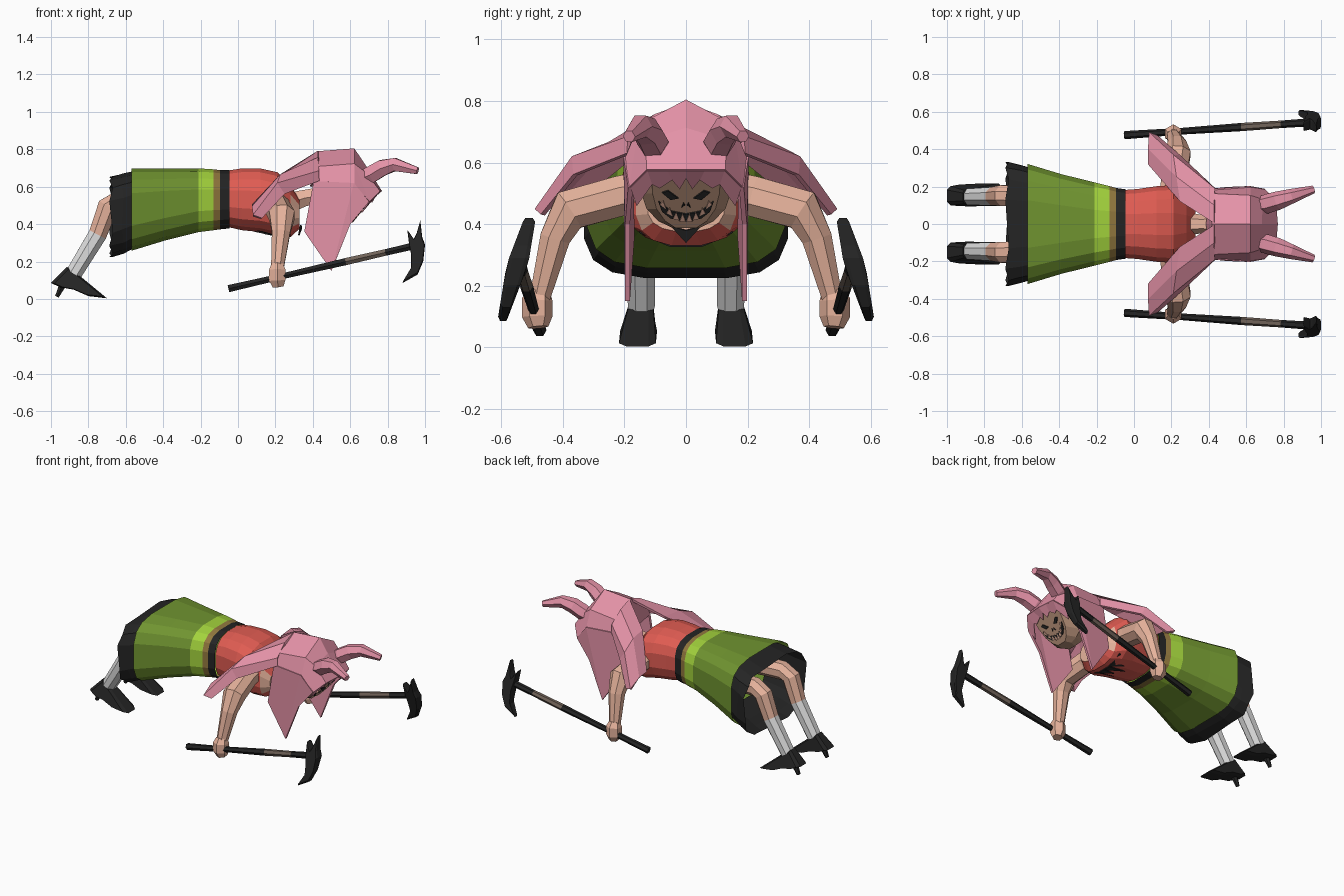
import bpy, bmesh, math
from mathutils import Vector


def material(name, r, g, b):
    m = bpy.data.materials.new(name)
    m.diffuse_color = [((c / 255 + 0.055) / 1.055) ** 2.4 for c in (r, g, b)] + [1]
    return m


GREEN = material("skirt_green", 112, 148, 48)
LIME = material("band_lime", 162, 210, 60)
OCHRE = material("band_ochre", 146, 120, 62)
BLACK = material("black", 36, 36, 36)
RED = material("top_red", 224, 92, 82)
SKIN = material("skin", 232, 180, 157)
PINK = material("hair_pink", 228, 146, 167)
WHITE = material("stocking_white", 222, 222, 222)
BROWN = material("handle_brown", 112, 98, 88)
TAN = material("face_tan", 184, 146, 122)


def make(name, verts, faces, mats, idx=None, mirror=False, thick=0):
    """Mesh from points and faces; optionally mirrored across y = 0 and thickened."""
    verts, faces = [tuple(v) for v in verts], [list(f) for f in faces]
    idx = list(idx or [0] * len(faces))
    if mirror:
        n = len(verts)
        verts += [(x, -y, z) for x, y, z in verts]
        faces += [[i + n for i in reversed(f)] for f in faces]
        idx += idx
    me = bpy.data.meshes.new(name)
    me.from_pydata(verts, [], faces)
    for m in mats:
        me.materials.append(m)
    for p, i in zip(me.polygons, idx):
        p.material_index = i
    bm = bmesh.new()
    bm.from_mesh(me)
    bmesh.ops.remove_doubles(bm, verts=bm.verts, dist=0.0005)
    bmesh.ops.recalc_face_normals(bm, faces=bm.faces)
    bm.to_mesh(me)
    bm.free()
    ob = bpy.data.objects.new(name, me)
    bpy.context.collection.objects.link(ob)
    if thick:
        s = ob.modifiers.new("thickness", "SOLIDIFY")
        s.thickness, s.offset = thick, 0
    return ob


def loft(name, rings, mats, segs=None, caps=(True, True), cap_mat=0, mirror=False):
    """Skin equal-sized rings; segs gives the material of each step."""
    n, k = len(rings[0]), len(rings)
    segs = segs or [0] * (k - 1)
    verts = [v for r in rings for v in r]
    faces, idx = [], []
    for s in range(k - 1):
        for i in range(n):
            j = (i + 1) % n
            faces.append([s * n + i, s * n + j, (s + 1) * n + j, (s + 1) * n + i])
            idx.append(segs[s])
    if caps[0]:
        faces.append(range(n))
        idx.append(segs[0])
    if caps[1]:
        faces.append(range((k - 1) * n, k * n))
        idx.append(cap_mat or segs[-1])
    return make(name, verts, faces, mats, idx, mirror)


def tube(name, path, mats, segs=None, sides=6, ref=(0, 1, 0), mirror=True):
    """Limb along a path of (x, y, z, radius)."""
    pts = [Vector(p[:3]) for p in path]
    rings = []
    for i, p in enumerate(pts):
        t = (pts[min(i + 1, len(pts) - 1)] - pts[max(i - 1, 0)]).normalized()
        u = t.cross(Vector(ref)).normalized()
        w = t.cross(u)
        rings.append([p + path[i][3] * (u * math.cos(a) + w * math.sin(a))
                      for a in (2 * math.pi * (j + 0.5) / sides for j in range(sides))])
    return loft(name, rings, mats, segs, mirror=mirror)


def prism(name, pts, y_of, half_of, mat, taper=0.8):
    """Solid from an x-z outline, with softened sides; centre and half width depend on z."""
    cx = sum(p[0] for p in pts) / len(pts)
    cz = sum(p[1] for p in pts) / len(pts)
    rings = [[(cx + (x - cx) * s, y_of(z) + h * half_of(z), cz + (z - cz) * s) for x, z in pts]
             for h, s in ((-1, taper), (-0.6, 1), (0.6, 1), (1, taper))]
    return loft(name, rings, [mat], mirror=True)


def section(x, ry, zb, zt, e=3.0, n=16, jag=0):
    """Rounded-box cross-section at x."""
    ring = []
    for i in range(n):
        a = 2 * math.pi * (i + 0.5) / n
        c, s = math.cos(a), math.sin(a)
        ring.append((x + (jag if i % 2 else 0),
                     ry * math.copysign(abs(c) ** (2 / e), c),
                     (zb + zt) / 2 + (zt - zb) / 2 * math.copysign(abs(s) ** (2 / e), s)))
    return ring


# Skirt with waist bands, open at the hem
loft("skirt", [section(-0.57, 0.325, 0.255, 0.70, 3.5), section(-0.39, 0.27, 0.31, 0.70, 3.3),
               section(-0.21, 0.225, 0.355, 0.70), section(-0.13, 0.205, 0.365, 0.695),
               section(-0.095, 0.195, 0.37, 0.69), section(-0.045, 0.188, 0.375, 0.69)],
     [GREEN, LIME, OCHRE, BLACK], [0, 0, 1, 2, 3], caps=(False, False))
# Ragged black hem with its lining
loft("skirt_hem", [section(-0.42, 0.268, 0.312, 0.69, 3.3), section(-0.56, 0.305, 0.268, 0.685, 3.5),
                   section(-0.62, 0.32, 0.24, 0.672, 3.5, jag=0.01),
                   section(-0.67, 0.335, 0.222, 0.655, 3.5, jag=-0.018)], [BLACK], caps=(False, False))

# Torso with bare upper chest
torso = loft("torso", [section(-0.045, 0.185, 0.38, 0.69, 2.6), section(0.02, 0.19, 0.365, 0.70, 2.6),
                       section(0.12, 0.205, 0.355, 0.70, 2.6), section(0.21, 0.21, 0.335, 0.68, 2.6),
                       section(0.28, 0.165, 0.328, 0.61, 2.6), section(0.33, 0.125, 0.375, 0.53, 2.4)],
             [RED, SKIN], caps=(False, True), cap_mat=1)
for p in torso.data.polygons:
    if p.center.x > 0.28 and 0.40 < p.center.z < 0.52:
        p.material_index = 1
make("collar_bow", [(0.336, -0.05, 0.395), (0.34, 0, 0.38), (0.336, 0.05, 0.395), (0.325, 0, 0.34)],
     [[0, 1, 2, 3]], [BLACK], thick=0.008)


# Torn black trim hugging the underside
def under(x, y):
    return (x, y, 0.328 + max(0, 0.23 - x) * 0.24 + max(0, abs(y) - 0.058) * 0.5)


v, f = [], []
for i in range(6):
    y = -0.125 + i * 0.05
    v += [under(0.245, y - 0.027), under(0.245, y + 0.027), under(0.14 - 0.05 * (i % 2), y)]
    f.append([3 * i, 3 * i + 1, 3 * i + 2])
make("torn_trim", v, f, [BLACK], thick=0.006)
tube("neck", [(0.26, 0, 0.51, 0.065), (0.36, 0, 0.54, 0.05), (0.50, 0, 0.56, 0.055)], [SKIN], mirror=False)

# Arms and hands
tube("arm", [(0.20, 0.13, 0.505, 0.075), (0.21, 0.22, 0.49, 0.071), (0.235, 0.38, 0.445, 0.073),
             (0.23, 0.425, 0.355, 0.053), (0.21, 0.475, 0.16, 0.036)], [SKIN], ref=(1, 0, 0), sides=8)
tube("hand", [(0.21, 0.475, 0.185, 0.035), (0.21, 0.483, 0.155, 0.05),
              (0.21, 0.483, 0.10, 0.05), (0.215, 0.48, 0.065, 0.033)], [SKIN])

# Legs with stockings
tube("leg", [(-0.45, 0.14, 0.52, 0.06), (-0.64, 0.148, 0.525, 0.06), (-0.695, 0.152, 0.495, 0.06),
             (-0.75, 0.148, 0.345, 0.053), (-0.878, 0.145, 0.135, 0.047)],
     [SKIN, WHITE], [0, 0, 0, 1], sides=8)
# Shoes and heels
prism("shoe", [(-1.0, 0.085), (-0.915, 0.172), (-0.836, 0.115), (-0.70, 0.003), (-0.80, 0.015),
               (-0.88, 0.05), (-0.95, 0.062)], lambda z: 0.158 - 0.08 * z,
      lambda z: max(0.036, 0.06 - 0.25 * max(0, z - 0.05)), BLACK, 0.85)
tube("heel", [(-0.935, 0.155, 0.08, 0.022), (-0.968, 0.155, 0.012, 0.012)], [BLACK])

# Pickaxes held in both hands
A, B = Vector((-0.05, 0.475, 0.055)), Vector((0.96, 0.545, 0.288))
tube("pick_handle", [(*A.lerp(B, t), r) for t, r in
                     ((0, 0.022), (0.3, 0.018), (0.31, 0.018), (0.62, 0.022), (0.83, 0.02), (1, 0.022))],
     [BLACK, BROWN], [0, 0, 0, 1, 0])
prism("pick_head", [(0.975, 0.42), (0.985, 0.33), (1.0, 0.29), (0.99, 0.20), (0.96, 0.13), (0.88, 0.085),
                    (0.925, 0.16), (0.925, 0.24), (0.915, 0.29), (0.905, 0.37), (0.94, 0.32), (0.955, 0.35)],
      lambda z: 0.545 + (0.28 - z) * 0.25, lambda z: 0.035 - 0.1 * abs(z - 0.27), BLACK, 0.92)


# Head with a flat slanted face
def face_x(z):
    return 0.70 - (0.53 - z) * 0.81


def head_ring(z, w, back):
    x = face_x(z)
    m = (x + back) / 2
    half = [(x, 0.75 * w, z), (m, w, z), (back, 0.6 * w, z)]
    return half + [(p[0], -p[1], p[2]) for p in reversed(half)]


loft("head", [head_ring(0.57, 0.15, 0.43), head_ring(0.50, 0.145, 0.44), head_ring(0.45, 0.128, 0.45),
              head_ring(0.41, 0.09, 0.48), head_ring(0.388, 0.045, 0.50)], [TAN])


def on_face(pts, lift):
    return [(face_x(z) + lift, y, z) for y, z in pts]


make("eye", on_face([(0.025, 0.485), (0.05, 0.480), (0.078, 0.503), (0.058, 0.509)], 0.006),
     [[0, 1, 2, 3]], [BLACK], mirror=True, thick=0.006)
make("mouth", on_face([(0, 0.433), (0.05, 0.443), (0.09, 0.475), (0.078, 0.442), (0.05, 0.42), (0, 0.41)], 0.005),
     [[0, 1, 4, 5], [1, 2, 3, 4]], [BLACK], mirror=True, thick=0.006)
make("nostril", on_face([(0.004, 0.463), (0.014, 0.455), (0.008, 0.47)], 0.005),
     [[0, 1, 2]], [BLACK], mirror=True, thick=0.006)
v, f = [], []
for i in range(4):
    y, z = 0.011 + 0.021 * i, 0.409 + 0.0045 * i * i
    v += on_face([(y - 0.010, z), (y + 0.010, z + 0.005 * i), (y, z + 0.026)], 0.009)
    f.append([3 * i, 3 * i + 1, 3 * i + 2])
make("tooth", v, f, [SKIN], mirror=True, thick=0.006)

# Hair: crown with side panels (one half, mirrored)
crown = [(0.62, 0, 0.80), (0.42, 0, 0.785), (0.68, 0, 0.71), (0.765, 0, 0.575),
         (0.62, 0.15, 0.72), (0.42, 0.16, 0.705), (0.685, 0.13, 0.67), (0.755, 0.125, 0.575),
         (0.62, 0.195, 0.61), (0.405, 0.18, 0.62), (0.70, 0.18, 0.52), (0.39, 0, 0.60)]
make("hair_crown", crown, [[0, 1, 5, 4], [0, 4, 6, 2], [2, 6, 7, 3], [4, 5, 9, 8],
                           [4, 8, 10], [4, 10, 6], [6, 10, 7], [1, 11, 9, 5]], [PINK], mirror=True, thick=0.01)
make("front_lock", [(0.405, 0.18, 0.63), (0.355, 0.175, 0.36), (0.50, 0.19, 0.15), (0.60, 0.19, 0.40),
                    (0.70, 0.18, 0.52), (0.62, 0.195, 0.62)],
     [[0, 1, 2, 5], [2, 3, 4, 5]], [PINK], mirror=True, thick=0.016)
# Ragged fringe over the brow
make("fringe", [(0.765, 0, 0.575), (0.76, 0.06, 0.575), (0.755, 0.125, 0.575), (0.715, 0.02, 0.515),
                (0.72, 0.045, 0.545), (0.71, 0.085, 0.518), (0.715, 0.11, 0.53), (0.66, 0.16, 0.46),
                (0.70, 0.18, 0.52), (0.735, 0, 0.55)],
     [[0, 9, 3, 4, 1], [1, 4, 5, 6, 2], [2, 6, 7, 8]], [PINK], mirror=True, thick=0.005)
# Broad swept-back locks with a turned-down outer edge
make("back_lock", [(0.43, 0.005, 0.785), (0.43, 0.10, 0.75), (0.43, 0.185, 0.68),
                   (0.25, 0.12, 0.665), (0.23, 0.25, 0.66), (0.21, 0.365, 0.615),
                   (0.08, 0.32, 0.50), (0.08, 0.40, 0.49), (0.08, 0.485, 0.445),
                   (0.43, 0.185, 0.63), (0.245, 0.36, 0.56), (0.125, 0.465, 0.43)],
     [[0, 1, 4, 3], [1, 2, 5, 4], [3, 4, 7, 6], [4, 5, 8, 7], [2, 9, 10, 5], [5, 10, 11, 8]],
     [PINK], mirror=True, thick=0.016)
# Long curved ears
tube("ear", [(0.66, 0.10, 0.645, 0.042), (0.71, 0.108, 0.665, 0.052), (0.77, 0.125, 0.70, 0.05),
             (0.84, 0.148, 0.718, 0.04), (0.96, 0.185, 0.685, 0.021)], [PINK])
